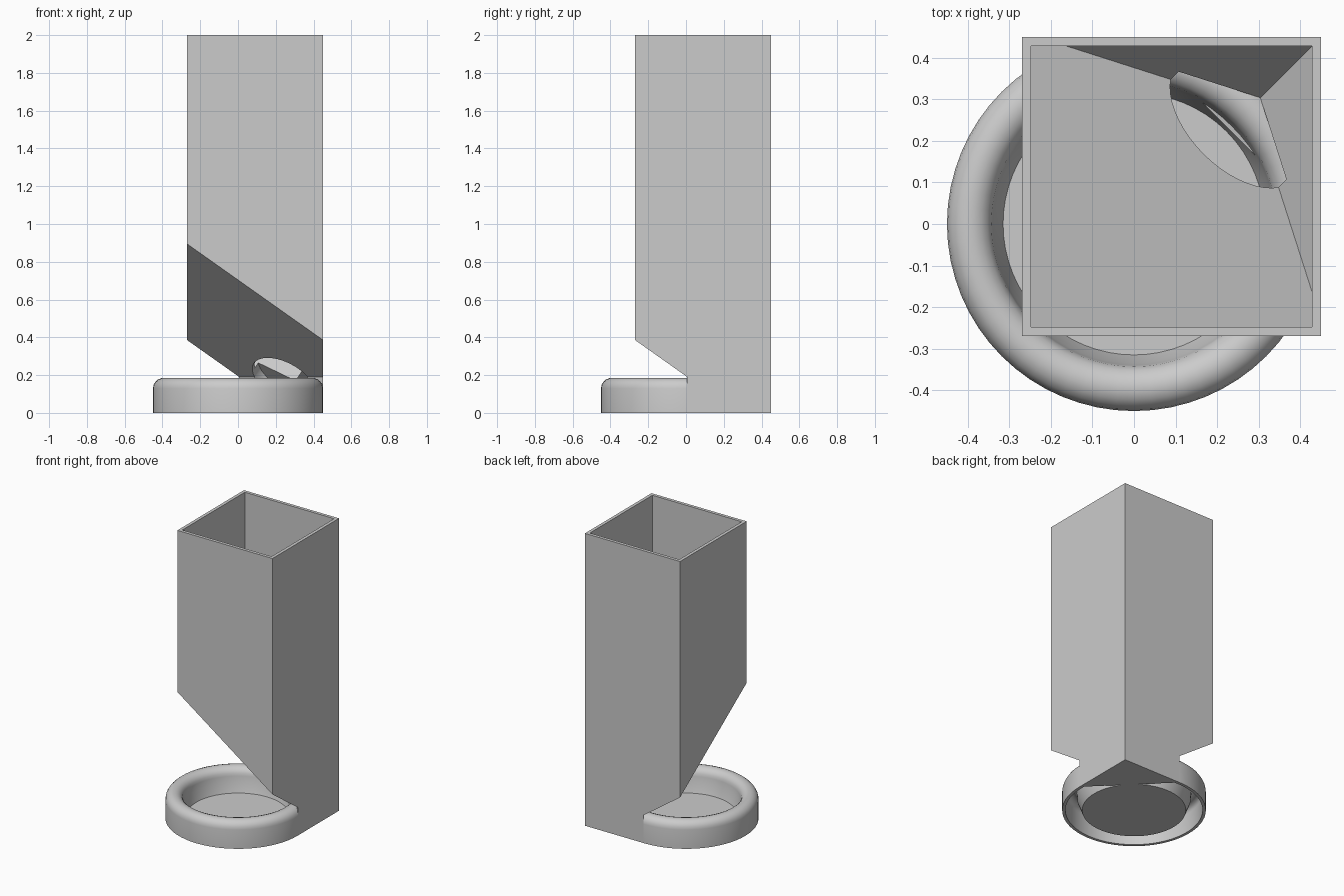
import bpy, bmesh, math
from mathutils import Matrix, Vector

cube = bpy.data.objects.get("Cube")
if cube:
    bpy.data.objects.remove(cube, do_unlink=True)

# One plain grey plastic
grey = bpy.data.materials.new("light_grey")
grey.use_nodes = True
color = (0.6, 0.6, 0.6, 1)
grey.diffuse_color = color
grey.node_tree.nodes["Principled BSDF"].inputs["Base Color"].default_value = color


def finish(bm, name):
    bmesh.ops.recalc_face_normals(bm, faces=bm.faces)
    mesh = bpy.data.meshes.new(name)
    bm.to_mesh(mesh)
    bm.free()
    mesh.materials.append(grey)
    obj = bpy.data.objects.new(name, mesh)
    bpy.context.collection.objects.link(obj)
    return obj


def sliced_box(name, low, high, planes=()):
    """Box trimmed by planes; each (point, normal) keeps the side the normal points to."""
    low, high = Vector(low), Vector(high)
    bm = bmesh.new()
    bmesh.ops.create_cube(bm, size=1, matrix=Matrix.Translation((low + high) / 2)
                          @ Matrix.Diagonal((*(high - low), 1)))
    for point, normal in planes:
        bmesh.ops.bisect_plane(bm, geom=bm.verts[:] + bm.edges[:] + bm.faces[:],
                               plane_co=point, plane_no=normal, clear_inner=True)
        bmesh.ops.holes_fill(bm, edges=[e for e in bm.edges if e.is_boundary])
    return finish(bm, name)


def carve(target, cutter):
    cutter.hide_render = True
    mod = target.modifiers.new("carve", 'BOOLEAN')
    mod.operation, mod.solver, mod.object = 'DIFFERENCE', 'EXACT', cutter
    bpy.context.view_layer.objects.active = target
    bpy.ops.object.modifier_apply(modifier=mod.name)
    bpy.data.objects.remove(cutter, do_unlink=True)


def smooth(obj, angle):
    bpy.ops.object.select_all(action='DESELECT')
    obj.select_set(True)
    bpy.context.view_layer.objects.active = obj
    bpy.ops.object.shade_smooth_by_angle(angle=math.radians(angle))


LOW, HIGH, WALL = -0.27, 0.45, 0.022
S = math.sqrt(0.5)
slope = Vector((0.5, 0.5, S))          # normal of the 45 degree chute

# Square hopper, undercut diagonally in front of its corner foot
hopper = sliced_box("hopper", (LOW, LOW, 0), (HIGH, HIGH, 2))
carve(hopper, sliced_box("undercut", (-1, -1, -0.5), (1, 1, 2.5),
                         [((0, 0, 0.513), -slope), ((0.228, 0.228, 0), (-1, -1, 0))]))

# Inner shaft with the sloping floor and two funnel sides
carve(hopper, sliced_box("shaft", (LOW + WALL, LOW + WALL, 0),
                         (HIGH - WALL, HIGH - WALL, 2.2),
                         [((0, 0, 0.545), slope),
                          ((0.43, 0, 0.36), (-1.5, 0, 1)),
                          ((0, 0.43, 0.36), (0, -1.5, 1))]))

# Oval outlet through the chute
across, down = Vector((S, -S, 0)), Vector((0.5, 0.5, -S))
frame = Matrix((across, down, slope)).transposed().to_4x4()
bm = bmesh.new()
bmesh.ops.create_cone(bm, cap_ends=True, segments=48, radius1=1, radius2=1, depth=1,
                      matrix=Matrix.Translation(Vector((0.245, 0.245, 0.183)) - slope * 0.015)
                      @ frame @ Matrix.Diagonal((0.2, 0.165, 0.13, 1)))
carve(hopper, finish(bm, "outlet"))
smooth(hopper, 30)

# Bowl: closed lathe profile with a hollow rolled rim
RIM, RIM_Z, ROLL = 0.395, 0.13, 0.055
profile = [(0, 0.025), (0.315, 0.025), (0.335, 0.09)]
arc = [math.radians(180 - 20 * i) for i in range(10)]
profile += [(RIM + ROLL * math.cos(a), RIM_Z + ROLL * math.sin(a)) for a in arc]
profile += [(HIGH, 0), (0.43, 0)]
inner = ROLL - 0.02
profile += [(RIM + inner * math.cos(a), RIM_Z + inner * math.sin(a)) for a in reversed(arc)]
profile += [(0.355, 0.08), (0.325, 0), (0, 0)]

bm = bmesh.new()
points = [bm.verts.new((r, 0, z)) for r, z in profile]
edges = [bm.edges.new(pair) for pair in zip(points, points[1:])]
bmesh.ops.spin(bm, geom=points + edges, cent=(0, 0, 0), axis=(0, 0, 1),
               angle=math.tau, steps=64, use_duplicate=False)
bmesh.ops.remove_doubles(bm, verts=bm.verts, dist=0.0005)
bowl = finish(bm, "bowl")
smooth(bowl, 40)
